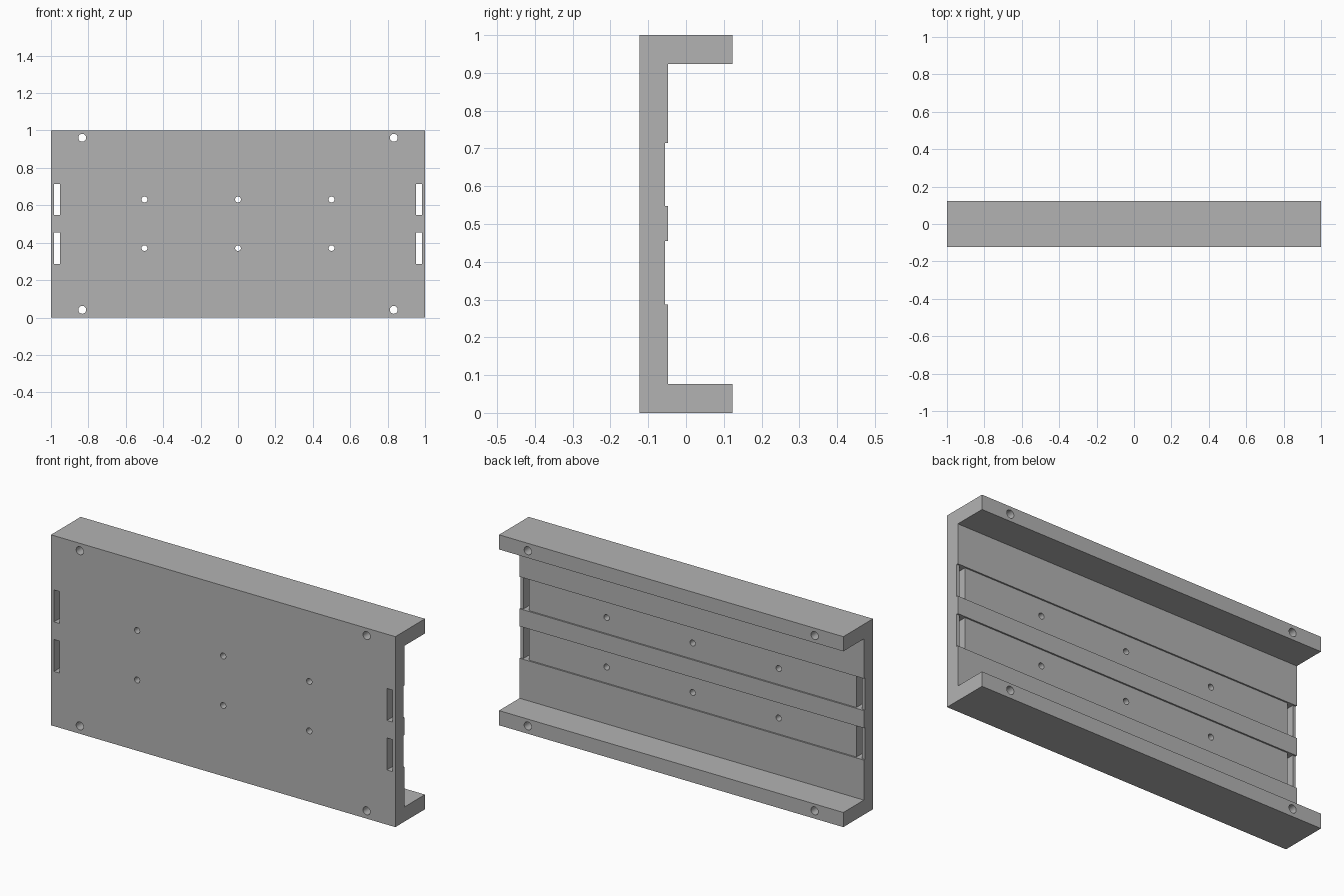
import bpy, bmesh, math
from mathutils import Matrix, Vector

cube = bpy.data.objects.get("Cube")
if cube:
    bpy.data.objects.remove(cube, do_unlink=True)

# Overall sizes
FRONT, BACK = -0.123, 0.123
PLATE, GROOVE = -0.047, -0.055      # rear face of the plate and of its grooves
FLANGE = 0.077
GROOVES = [(0.287, 0.455), (0.547, 0.715)]

gray = bpy.data.materials.new("plain_gray")
gray.use_nodes = True
color = (0.45, 0.45, 0.45, 1)
gray.diffuse_color = color
gray.node_tree.nodes["Principled BSDF"].inputs["Base Color"].default_value = color


def make_object(name, bm):
    bmesh.ops.recalc_face_normals(bm, faces=bm.faces)
    mesh = bpy.data.meshes.new(name)
    bm.to_mesh(mesh)
    bm.free()
    mesh.materials.append(gray)
    obj = bpy.data.objects.new(name, mesh)
    bpy.context.collection.objects.link(obj)
    return obj


def add_hole(bm, x, z, radius):
    place = Matrix.Translation((x, 0, z)) @ Matrix.Rotation(math.pi / 2, 4, 'X')
    bmesh.ops.create_cone(bm, cap_ends=True, segments=32, radius1=radius,
                          radius2=radius, depth=0.5, matrix=place)


def add_slot(bm, x, low, high):
    place = (Matrix.Translation((x, 0, (low + high) / 2))
             @ Matrix.Diagonal((0.032, 0.5, high - low, 1)))
    bmesh.ops.create_cube(bm, size=1, matrix=place)


# Channel: C-shaped profile with two shallow grooves, extruded lengthwise
profile = [(FRONT, 0), (BACK, 0), (BACK, FLANGE), (PLATE, FLANGE)]
for low, high in GROOVES:
    profile += [(PLATE, low), (GROOVE, low), (GROOVE, high), (PLATE, high)]
profile += [(PLATE, 1 - FLANGE), (BACK, 1 - FLANGE), (BACK, 1), (FRONT, 1)]

bm = bmesh.new()
end = bm.faces.new([bm.verts.new((-1, y, z)) for y, z in profile])
side = bmesh.ops.extrude_face_region(bm, geom=[end], use_keep_orig=True)
moved = [v for v in side["geom"] if isinstance(v, bmesh.types.BMVert)]
bmesh.ops.translate(bm, verts=moved, vec=Vector((2, 0, 0)))
channel = make_object("mounting_channel", bm)

# Cutter: flange holes, groove holes and end slots
bm = bmesh.new()
for x in (-0.833, 0.833):
    for z in (0.041, 0.961):
        add_hole(bm, x, z, 0.021)
for low, high in GROOVES:
    for x in (-0.5, 0, 0.5):
        add_hole(bm, x, (low + high) / 2, 0.0155)
    for x in (-0.967, 0.967):
        add_slot(bm, x, low, high)
cutter = make_object("hole_cutter", bm)
cutter.hide_render = True

# Cut the openings, then discard the cutter
cut = channel.modifiers.new("openings", 'BOOLEAN')
cut.operation = 'DIFFERENCE'
cut.solver = 'EXACT'
cut.object = cutter
bpy.ops.object.select_all(action='DESELECT')
channel.select_set(True)
bpy.context.view_layer.objects.active = channel
bpy.ops.object.modifier_apply(modifier=cut.name)
bpy.data.objects.remove(cutter, do_unlink=True)
bpy.ops.object.shade_smooth_by_angle(angle=math.radians(30))
